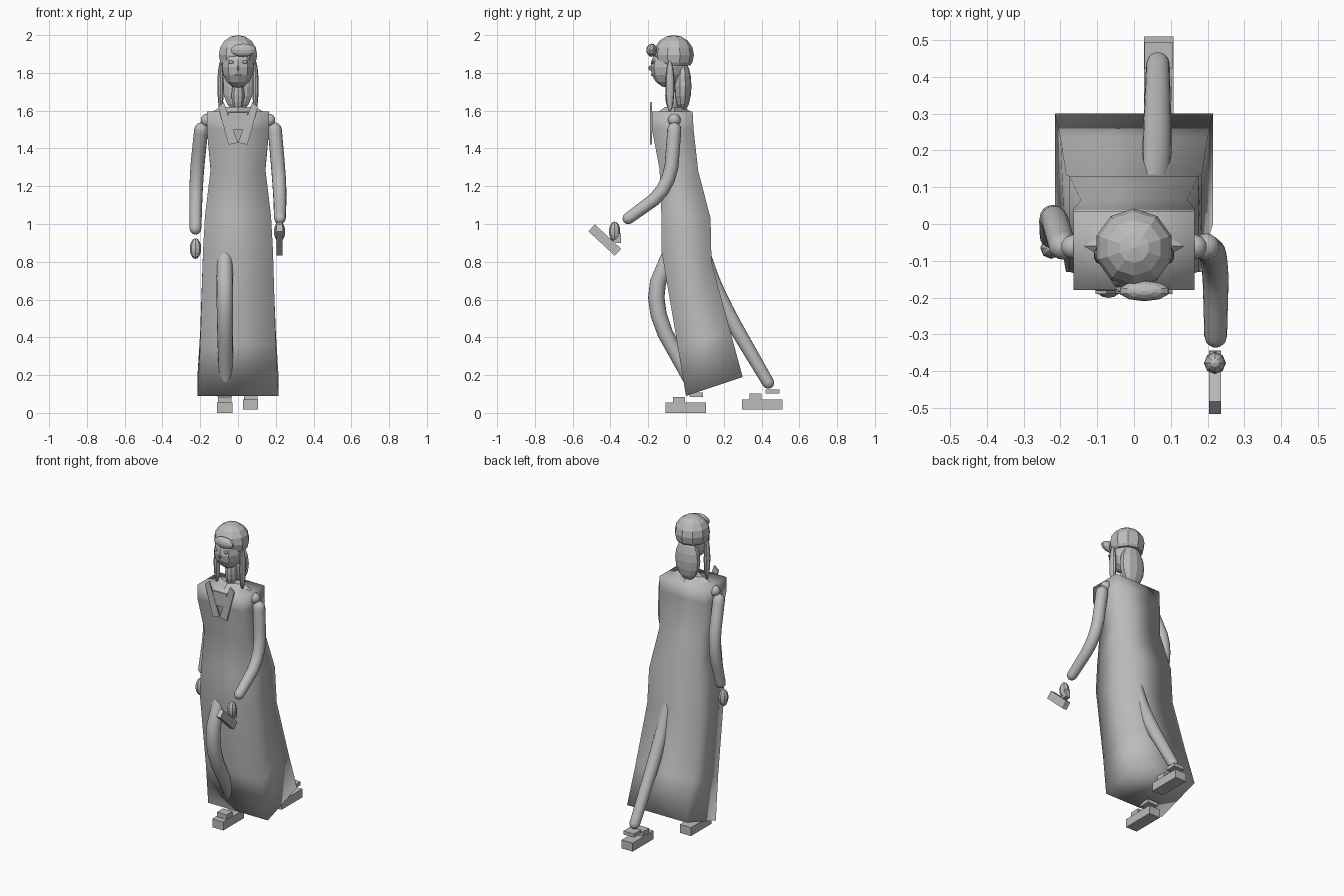
import bpy, bmesh, math
from mathutils import Vector

cube = bpy.data.objects.get("Cube")
if cube:
    bpy.data.objects.remove(cube, do_unlink=True)

grey = bpy.data.materials.new("plain_grey")
grey.use_nodes = True
grey.diffuse_color = (0.5, 0.5, 0.5, 1)
grey.node_tree.nodes["Principled BSDF"].inputs["Base Color"].default_value = (0.5, 0.5, 0.5, 1)


def finish(name, bm, smooth=False):
    bmesh.ops.recalc_face_normals(bm, faces=bm.faces)
    for f in bm.faces:
        f.smooth = smooth
    me = bpy.data.meshes.new(name)
    bm.to_mesh(me)
    bm.free()
    me.materials.append(grey)
    ob = bpy.data.objects.new(name, me)
    bpy.context.collection.objects.link(ob)
    return ob


def loft(name, rings, smooth=False):
    """Skin a closed solid through rings of equal point count."""
    bm = bmesh.new()
    loops = [[bm.verts.new(p) for p in ring] for ring in rings]
    n = len(loops[0])
    for a, b in zip(loops, loops[1:]):
        for i in range(n):
            j = (i + 1) % n
            bm.faces.new((a[i], a[j], b[j], b[i]))
    bm.faces.new(loops[0])
    bm.faces.new(loops[-1])
    return finish(name, bm, smooth)


def box(name, low, high):
    (x0, y0, z0), (x1, y1, z1) = low, high
    return loft(name, [[(x0, y0, z), (x1, y0, z), (x1, y1, z), (x0, y1, z)] for z in (z0, z1)])


def ball(name, centre, size, segs=10, rings=8, floor=None, smooth=False):
    bm = bmesh.new()
    bmesh.ops.create_uvsphere(bm, u_segments=segs, v_segments=rings, radius=1)
    for v in bm.verts:
        v.co = Vector(centre) + Vector(size) * v.co
    if floor is not None:
        geom = bm.verts[:] + bm.edges[:] + bm.faces[:]
        cut = bmesh.ops.bisect_plane(bm, geom=geom, plane_co=(0, 0, floor),
                                     plane_no=(0, 0, -1), clear_outer=True)
        bmesh.ops.holes_fill(bm, edges=[e for e in bm.edges if e.is_boundary])
    return finish(name, bm, smooth)


def limb(name, points, radii, bend=1):
    """Round-ended tube that follows a smoothed path."""
    pts = [(Vector(p), r) for p, r in zip(points, radii)]
    for _ in range(bend):
        soft = [pts[0]]
        for (p, r), (q, s) in zip(pts, pts[1:]):
            soft += [(p.lerp(q, 0.25), r * 0.75 + s * 0.25), (p.lerp(q, 0.75), r * 0.25 + s * 0.75)]
        pts = soft + [pts[-1]]
    # rounded tips
    for end, inner in ((0, 1), (-1, -2)):
        p, r = pts[end]
        out = (p - pts[inner][0]).normalized()
        tips = [(p + out * r * math.sin(a), r * math.cos(a)) for a in (0.5, 1.0, 1.4)]
        pts = tips[::-1] + pts if end == 0 else pts + tips
    rings = []
    for i, (p, r) in enumerate(pts):
        along = (pts[min(i + 1, len(pts) - 1)][0] - pts[max(i - 1, 0)][0]).normalized()
        side = along.cross(Vector((0, 1, 0.3))).normalized()
        up = side.cross(along)
        rings.append([p + (side * math.cos(t) + up * math.sin(t)) * r
                      for t in (math.tau * k / 16 for k in range(16))])
    return loft(name, rings, True)


# Dress: half width, front y and z, back y and z of each section
sections = [(0.215, 0.0, 0.09, 0.3, 0.19),
            (0.2, -0.045, 0.36, 0.235, 0.43),
            (0.185, -0.13, 0.86, 0.135, 0.8),
            (0.175, -0.13, 1.04, 0.13, 1.03),
            (0.145, -0.14, 1.29, 0.065, 1.28),
            (0.165, -0.18, 1.5, 0.04, 1.5),
            (0.165, -0.18, 1.595, 0.035, 1.595)]
loft("dress", [[(-w, fy, fz), (w, fy, fz), (w, by, bz), (-w, by, bz)]
               for w, fy, fz, by, bz in sections], True)

# Neck and sloping shoulders
loft("shoulder_yoke", [[(-w, -0.06, z), (0, -0.06 - d, z), (w, -0.06, z), (0, -0.06 + d, z)]
                       for w, d, z in ((0.145, 0.09, 1.59), (0.09, 0.05, 1.62))])
ball("neck", (0, -0.07, 1.68), (0.036, 0.04, 0.09))

# Head and hair
ball("face", (0, -0.09, 1.83), (0.088, 0.098, 0.11))
ball("hair_cap", (0, -0.065, 1.895), (0.107, 0.107, 0.105), floor=1.84)
ball("back_hair", (0, -0.018, 1.73), (0.085, 0.047, 0.135))
ball("fringe", (0.028, -0.182, 1.92), (0.07, 0.028, 0.035))
ball("nose", (0, -0.188, 1.825), (0.008, 0.012, 0.014), 6, 4)
ball("mouth", (0, -0.176, 1.788), (0.018, 0.01, 0.006), 8, 4)

for side, x in (("left", 1), ("right", -1)):
    ball(side + "_hair_lock", (x * 0.092, -0.085, 1.73), (0.018, 0.024, 0.135))
    ball(side + "_eye", (x * 0.036, -0.178, 1.857), (0.014, 0.008, 0.009), 8, 6)
    ball(side + "_shoulder", (x * 0.165, -0.062, 1.55), (0.034, 0.034, 0.034), smooth=True)
    # Slanted lapel plate
    shape = [(0.105, 1.62), (0.075, 1.645), (0.0, 1.43), (0.05, 1.42)]
    loft(side + "_lapel", [[(x * px, y, z) for px, z in shape] for y in (-0.19, -0.181)])
box("chest_panel", (-0.05, -0.188, 1.5), (0.05, -0.18, 1.59))

# Arms and hands
limb("right_arm", [(-0.195, -0.06, 1.5), (-0.222, 0.035, 1.24), (-0.225, -0.035, 0.975)],
     (0.037, 0.037, 0.031), 2)
limb("left_arm", [(0.195, -0.062, 1.5), (0.222, -0.085, 1.19), (0.222, -0.305, 1.03)],
     (0.037, 0.037, 0.031), 2)
ball("right_hand", (-0.225, -0.065, 0.87), (0.03, 0.03, 0.055), 8)
ball("left_hand", (0.22, -0.378, 0.96), (0.03, 0.03, 0.053), 8)

# Handheld bar, tipped forward
bar = box("handheld_bar", (-0.016, -0.095, -0.025), (0.016, 0.095, 0.025))
bar.location = (0.22, -0.43, 0.915)
bar.rotation_euler.x = math.radians(-43)
box("bar_grip", (0.204, -0.385, 0.9), (0.236, -0.345, 0.95))

# Legs
limb("right_leg", [(-0.07, -0.07, 0.88), (-0.07, -0.195, 0.58), (-0.065, 0.03, 0.16)],
     (0.04, 0.045, 0.036), 2)
limb("left_leg", [(0.06, 0.09, 0.87), (0.062, 0.165, 0.62), (0.065, 0.435, 0.16)],
     (0.03, 0.042, 0.032), 2)

# Stepped shoes
for side, x, y, z in (("right", -0.07, 0, 0.005), ("left", 0.067, 0.404, 0.022)):
    box(side + "_sole", (x - 0.04, y - 0.108, z - 0.005), (x + 0.04, y + 0.106, z + 0.05))
    box(side + "_shoe_top", (x - 0.035, y - 0.068, z + 0.05), (x + 0.035, y - 0.005, z + 0.08))
    box(side + "_ankle", (x - 0.038, y + 0.018, z + 0.08), (x + 0.038, y + 0.091, z + 0.103))
